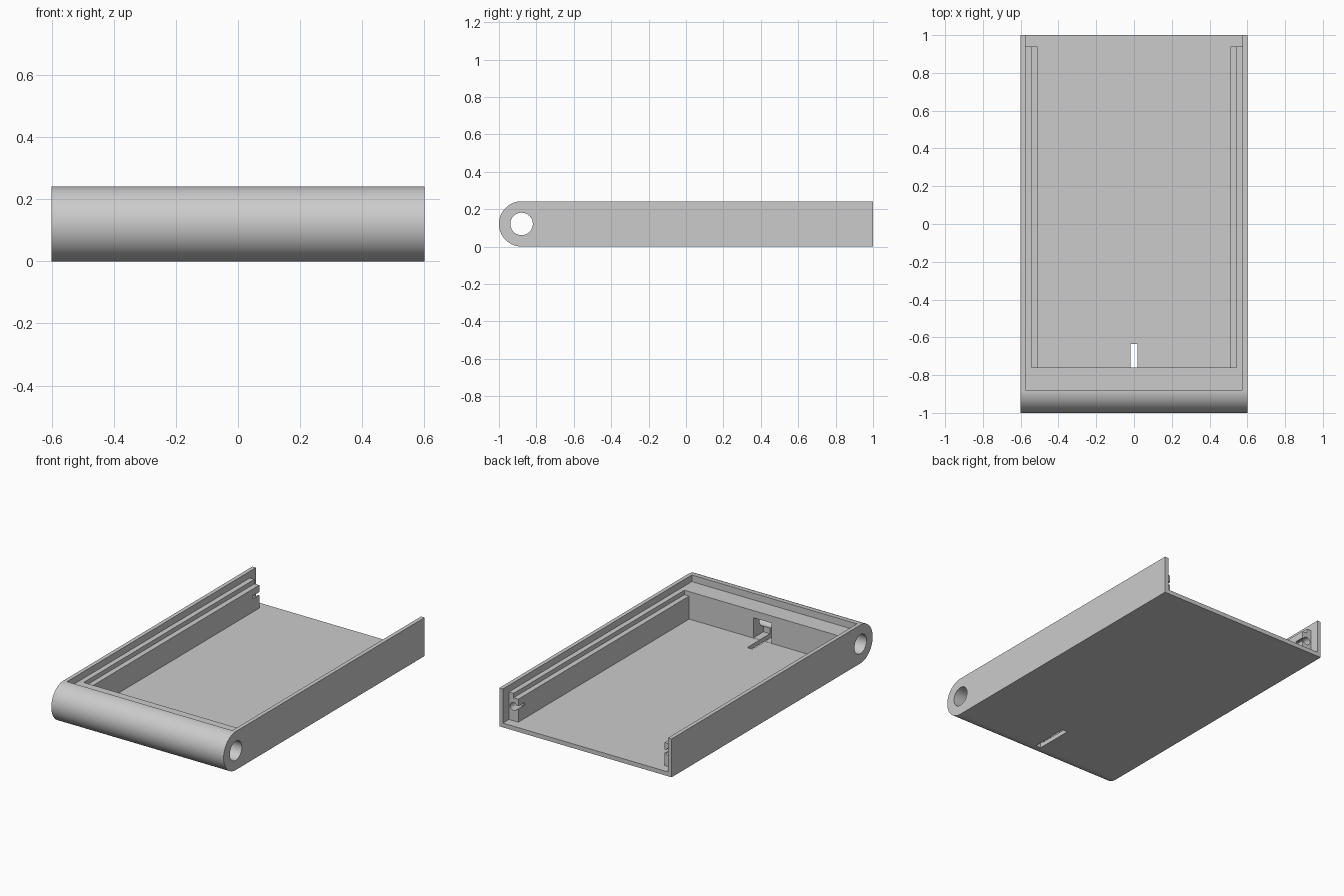
import bpy, bmesh, math

if "Cube" in bpy.data.objects:
    bpy.data.objects.remove(bpy.data.objects["Cube"])

W, H, R = 0.60, 0.242, 0.121     # half width, height, rounded nose radius
FLOOR, LEDGE = 0.027, 0.20       # floor thickness, ledge height
NOSE_Y = -1 + R

grey = bpy.data.materials.new("plain grey")
grey.diffuse_color = (0.6, 0.6, 0.6, 1)
grey.use_nodes = True
grey.node_tree.nodes["Principled BSDF"].inputs["Base Color"].default_value = grey.diffuse_color


def prism(name, pts, vec):
    """Extrude a closed 3D outline along a vector."""
    bm = bmesh.new()
    face = bm.faces.new([bm.verts.new(p) for p in pts])
    ext = bmesh.ops.extrude_face_region(bm, geom=[face])
    verts = [v for v in ext["geom"] if isinstance(v, bmesh.types.BMVert)]
    bmesh.ops.translate(bm, verts=verts, vec=vec)
    bmesh.ops.recalc_face_normals(bm, faces=bm.faces)
    me = bpy.data.meshes.new(name)
    bm.to_mesh(me)
    bm.free()
    me.materials.append(grey)
    ob = bpy.data.objects.new(name, me)
    bpy.context.collection.objects.link(ob)
    return ob


def box(name, x0, x1, y0, y1, z0, z1):
    return prism(name, [(x0, y0, z0), (x1, y0, z0), (x1, y1, z0), (x0, y1, z0)],
                 (0, 0, z1 - z0))


def circle(r, n, a0=0.0, a1=2 * math.pi):
    return [(r * math.cos(a0 + (a1 - a0) * i / n), r * math.sin(a0 + (a1 - a0) * i / n))
            for i in range(n)]


def activate(ob):
    bpy.ops.object.select_all(action="DESELECT")
    ob.select_set(True)
    bpy.context.view_layer.objects.active = ob


def cut(ob, cutter):
    activate(ob)
    mod = ob.modifiers.new("cut", "BOOLEAN")
    mod.operation, mod.solver, mod.object = "DIFFERENCE", "EXACT", cutter
    bpy.ops.object.modifier_apply(modifier=mod.name)
    bpy.data.objects.remove(cutter, do_unlink=True)


# Tray body: side outline with a round nose, extruded across the width
nose = circle(R, 48, math.pi / 2, 3 * math.pi / 2) + [(0, -R)]
outline = [(-W, NOSE_Y + a, R + b) for a, b in nose] + [(-W, 1, 0), (-W, 1, H)]
tray = prism("tray", outline, (2 * W, 0, 0))

# Lid recess, deep cavity open at the back, hinge bore
cut(tray, box("recess", -0.575, 0.575, NOSE_Y, 1.1, LEDGE, 0.4))
cut(tray, box("cavity", -0.575, 0.575, -0.76, 1.1, FLOOR, 0.4))
cut(tray, prism("bore", [(-0.7, NOSE_Y + a, R + b) for a, b in circle(0.06, 48)],
                (1.4, 0, 0)))

# Latch window into the bore and slot through the floor
cut(tray, box("window", -0.063, 0.063, -0.86, -0.70, FLOOR + 0.001, 0.155))
cut(tray, box("slot", -0.018, 0.018, -0.88, -0.635, -0.1, 0.10))

# Stepped side rails with a screw hole and relief slit at the back end
for s, side in ((1, "right"), (-1, "left")):
    steps = [(0.58, FLOOR - 0.005), (0.51, FLOOR - 0.005), (0.51, 0.172),
             (0.543, 0.172), (0.543, LEDGE), (0.58, LEDGE)]
    rail = prism(side + "_rail", [(s * x, -0.765, z) for x, z in steps], (0, 1.705, 0))
    cut(rail, prism("screw_hole", [(s * 0.542 + a, 0.86, 0.118 + b)
                                   for a, b in circle(0.025, 24)], (0, 0.2, 0)))
    xs = sorted((s * 0.49, s * 0.542))
    cut(rail, box("slit", xs[0], xs[1], 0.88, 1.1, 0.108, 0.128))

for ob in list(bpy.context.collection.objects):
    activate(ob)
    bpy.ops.object.shade_smooth_by_angle(angle=math.radians(30))
